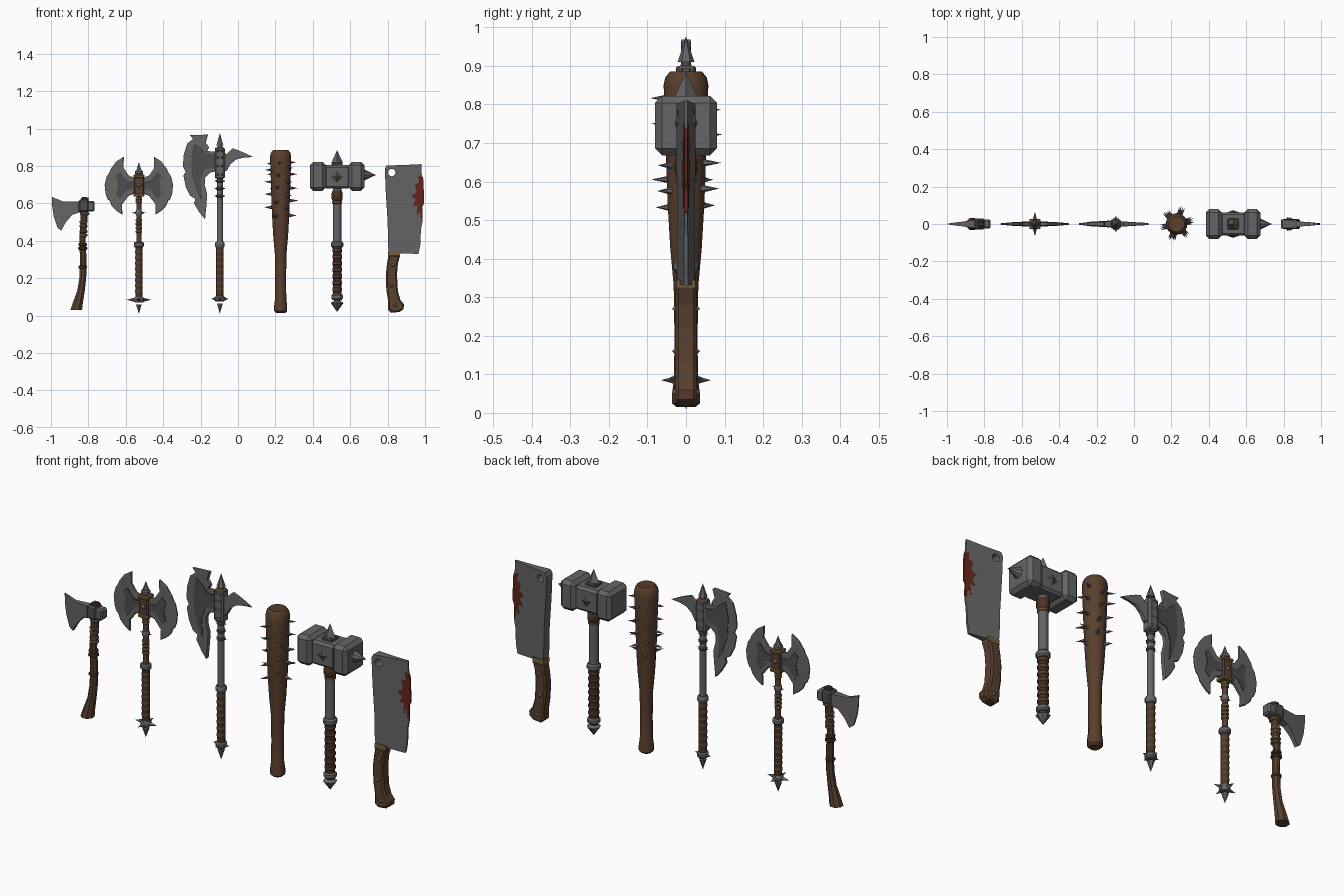
import bpy, bmesh, math, random
from mathutils import Vector

random.seed(4)
cube = bpy.data.objects.get("Cube")
if cube:
    bpy.data.objects.remove(cube, do_unlink=True)


def material(name, colour):
    m = bpy.data.materials.new(name)
    m.use_nodes = True
    m.diffuse_color = (*colour, 1)
    m.node_tree.nodes["Principled BSDF"].inputs["Base Color"].default_value = (*colour, 1)
    return m


STEEL = material("steel", (.13, .13, .135))
DARK = material("dark steel", (.075, .075, .08))
WOOD = material("brown wood", (.10, .05, .027))
LEATHER = material("dark leather", (.07, .033, .018))
BRASS = material("dull brass", (.19, .12, .05))
BLOOD = material("dried blood", (.13, .018, .01))


def finish(name, bm, mat, smooth=True):
    bmesh.ops.recalc_face_normals(bm, faces=bm.faces)
    mesh = bpy.data.meshes.new(name)
    bm.to_mesh(mesh)
    bm.free()
    mesh.materials.append(mat)
    ob = bpy.data.objects.new(name, mesh)
    bpy.context.collection.objects.link(ob)
    if smooth:
        bpy.ops.object.select_all(action='DESELECT')
        ob.select_set(True)
        bpy.context.view_layer.objects.active = ob
        bpy.ops.object.shade_smooth_by_angle(angle=math.radians(35))
    return ob


def turned(name, rings, mat, sides=12, x=0.0):
    """Capped stack of round sections, each given as (offset, height, radius)."""
    bm = bmesh.new()
    loops = []
    for dx, z, r in rings:
        loops.append([bm.verts.new((x + dx + r * math.cos(a), r * math.sin(a), z))
                      for a in (math.tau * (i + .5) / sides for i in range(sides))])
    for low, high in zip(loops, loops[1:]):
        for i in range(sides):
            j = (i + 1) % sides
            bm.faces.new((low[i], low[j], high[j], high[i]))
    bm.faces.new(loops[0])
    bm.faces.new(loops[-1])
    return finish(name, bm, mat)


def shaft(name, x, low, high, r, mat, sides=12):
    return turned(name, [(0, low, r), (0, high, r)], mat, sides, x)


def ring(name, x, z, r, h, mat):
    return turned(name, [(0, z - h, r * .8), (0, z - h / 2, r), (0, z + h / 2, r), (0, z + h, r * .8)], mat, 12, x)


def spike(name, base, tip, r, sides=6, mat=STEEL):
    base, tip = Vector(base), Vector(tip)
    axis = tip - base
    bm = bmesh.new()
    bmesh.ops.create_cone(bm, cap_ends=True, segments=sides, radius1=r, radius2=0, depth=axis.length)
    bm.transform(axis.to_track_quat('Z', 'Y').to_matrix().to_4x4())
    bmesh.ops.translate(bm, verts=bm.verts, vec=(base + tip) / 2)
    return finish(name, bm, mat, False)


def block(name, centre, size, mat, bevel=.008):
    bm = bmesh.new()
    bmesh.ops.create_cube(bm, size=1)
    bmesh.ops.scale(bm, verts=bm.verts, vec=size)
    bmesh.ops.bevel(bm, geom=bm.edges[:], offset=bevel, segments=1, affect='EDGES')
    bmesh.ops.translate(bm, verts=bm.verts, vec=centre)
    return finish(name, bm, mat, False)


def plate(name, outline, half, mat, insets=(), x=0.0, side=1):
    """Flat shape in x, z; half gives the half thickness at each x; insets shape both faces."""
    bm = bmesh.new()
    pts = [(x + side * px, half(px), z) for px, z in outline]
    front = [bm.verts.new((px, -t, z)) for px, t, z in pts]
    back = [bm.verts.new((px, t, z)) for px, t, z in pts]
    faces = [bm.faces.new(front), bm.faces.new(back[::-1])]
    for i in range(len(pts)):
        j = (i + 1) % len(pts)
        bm.faces.new((front[j], front[i], back[i], back[j]))
    bmesh.ops.recalc_face_normals(bm, faces=bm.faces)
    for width, depth in insets:
        for f in faces:
            bmesh.ops.inset_region(bm, faces=[f], thickness=width, depth=depth, use_even_offset=True)
    return finish(name, bm, mat, False)


def flat(t):
    return lambda px: t


def rivets(name, x, z, y, r, mat=STEEL):
    for s in (-1, 1):
        spike(name, (x, s * (y - .003), z), (x, s * (y + r * .8), z), r, 8, mat)


def pommel(name, x, z, r, reach):
    """Collar with four side spikes and a point below."""
    ring(name + "_collar", x, z, r, .015, STEEL)
    for i in range(4):
        a = math.pi / 2 * i
        d = Vector((math.cos(a), math.sin(a), 0))
        c = Vector((x, 0, z))
        spike(name + "_side_spike", c + d * r * .7, c + d * reach, .013, 4)
    spike(name + "_tip", (x, 0, z - .025), (x, 0, .01), .018)


# Hand axe
ax = -.83
turned("hand_axe_handle", [(-.035, .03, .034), (-.026, .07, .029), (-.01, .13, .022), (0, .2, .02), (.003, .3, .019),
                           (-.002, .4, .018), (.006, .5, .02), (.012, .63, .022)], WOOD, 8, ax)
for z, r in ((.26, .024), (.36, .026), (.38, .024)):
    ring("hand_axe_band", ax, z, r, .008, LEATHER)
for z in (.43, .45, .48, .5):
    ring("hand_axe_cord", ax + .004, z, .023, .007, BRASS)
plate("hand_axe_blade", [(-.995, .635), (-.935, .61), (-.82, .61), (-.82, .56), (-.885, .54), (-.92, .50), (-.945, .455),
                         (-.965, .47), (-.985, .53), (-.993, .58)],
      lambda px: .002 + (px + 1) * .13, STEEL)
block("hand_axe_socket", (-.825, 0, .587), (.055, .06, .068), DARK)
block("hand_axe_poll", (-.787, 0, .585), (.042, .05, .056), STEEL)
block("hand_axe_wedge", (-.82, 0, .625), (.03, .03, .02), LEATHER, .004)
ring("hand_axe_cord", -.82, .545, .026, .008, BRASS)

# Double axe
dx = -.53
shaft("double_axe_upper_shaft", dx, .38, .64, .014, WOOD)
shaft("double_axe_grip", dx, .09, .37, .019, LEATHER)
for i in range(8):
    ring("double_axe_grip_wrap", dx, .13 + i * .03, .0205, .012, WOOD)
ring("double_axe_middle_ring", dx, .38, .028, .015, STEEL)
for z in (.45, .47, .49, .51, .61, .625):
    ring("double_axe_cord", dx, z, .018, .008, BRASS)
ring("double_axe_spike_ring", dx, .55, .019, .014, STEEL)
pommel("double_axe_pommel", dx, .085, .026, .065)
block("double_axe_socket", (dx, 0, .695), (.054, .046, .115), WOOD, .006)
for z in (.645, .745):
    block("double_axe_socket_band", (dx, 0, z), (.06, .054, .018), BRASS, .004)
ring("double_axe_cap", dx, .765, .022, .012, STEEL)
spike("double_axe_top_spike", (dx, 0, .765), (dx, 0, .822), .02)
WING = [(.02, .735), (.055, .75), (.082, .79), (.08, .85), (.12, .825), (.15, .785), (.158, .765), (.172, .745), (.183, .70),
        (.178, .65), (.166, .62), (.157, .615), (.145, .585), (.12, .56), (.088, .54), (.09, .595), (.055, .64), (.02, .655)]
PANEL = [(.03, .715), (.065, .72), (.1, .765), (.122, .745), (.11, .695), (.122, .645), (.1, .62), (.065, .67), (.03, .675)]
for s in (-1, 1):
    plate("double_axe_blade", WING, lambda px: .009 - px * .035, STEEL, [(.006, .003)], dx, s)
    plate("double_axe_panel", PANEL, lambda px: .0145 - px * .035, DARK, [(.005, -.002)], dx, s)
    spike("double_axe_small_spike", (dx, 0, .55), (dx + s * .037, 0, .55), .01, 4)
rivets("double_axe_stud", dx, .695, .023, .014)

# Halberd
hx = -.097
shaft("halberd_shaft", hx, .38, .74, .017, STEEL)
shaft("halberd_grip", hx, .1, .37, .02, LEATHER)
for i in range(7):
    ring("halberd_grip_wrap", hx, .14 + i * .034, .0215, .013, WOOD)
ring("halberd_middle_ring", hx, .38, .027, .016, STEEL)
pommel("halberd_pommel", hx, .09, .028, .045)
block("halberd_socket", (hx, 0, .815), (.054, .05, .165), STEEL, .007)
ring("halberd_top_band", hx, .89, .027, .01, BRASS)
spike("halberd_top_spike", (hx, 0, .91), (hx, 0, .977), .022)
shaft("halberd_neck", hx, .89, .925, .014, DARK)
for z in (.755, .8, .845, .88):
    rivets("halberd_stud", hx - .012, z, .025, .009)
    rivets("halberd_stud", hx + .012, z, .025, .009)
for z in (.64, .68, .72):
    ring("halberd_lower_band", hx, z, .021, .008, DARK)
    for s in (-1, 1):
        spike("halberd_shaft_spike", (hx, 0, z), (hx + s * .033, 0, z), .008, 4)
plate("halberd_blade", [(-.257, .965), (-.16, .968), (-.172, .925), (-.155, .9), (-.165, .88), (-.1, .875), (-.1, .775),
                        (-.15, .765), (-.175, .74), (-.178, .7), (-.165, .65), (-.168, .6), (-.176, .515), (-.205, .55),
                        (-.235, .6), (-.228, .625), (-.255, .64), (-.28, .69), (-.292, .75), (-.28, .77), (-.295, .8),
                        (-.29, .86), (-.272, .92), (-.24, .945)],
      lambda px: .003 + (px + .3) * .06, STEEL, [(.005, .002)])
plate("halberd_panel", [(-.125, .86), (-.17, .865), (-.2, .9), (-.235, .92), (-.25, .84), (-.245, .74), (-.215, .65),
                        (-.195, .62), (-.2, .72), (-.18, .78), (-.125, .79)],
      lambda px: .008 + (px + .3) * .06, DARK, [(.006, -.002)])
plate("halberd_beak", [(-.1, .875), (-.06, .865), (-.03, .895), (.0, .885), (.04, .868), (.08, .848), (.03, .845), (-.01, .835),
                       (-.04, .81), (-.06, .775), (-.1, .765)],
      lambda px: .014 - (px + .1) * .06, STEEL, [(.005, .002)])

# Spiked club
cx = .228
turned("club_body", [(0, .015, .025), (0, .025, .036), (0, .05, .036), (0, .09, .031), (0, .2, .03), (0, .33, .032),
                     (0, .43, .041), (0, .55, .048), (0, .7, .053), (0, .85, .058), (0, .87, .054), (0, .885, .042)],
       WOOD, 14, cx)
for row in range(9):
    for k in range(3):
        a = math.tau * k / 3 + row * 1.1
        z = .54 + row * .035 + random.uniform(-.008, .008)
        d = Vector((math.cos(a), math.sin(a), 0))
        c = Vector((cx, 0, z))
        spike("club_spike", c + d * .042, c + d * random.uniform(.085, .1), .011)

# War hammer
wx = .53
shaft("hammer_shaft", wx, .38, .69, .024, STEEL)
shaft("hammer_grip", wx, .1, .37, .024, LEATHER)
for i in range(7):
    ring("hammer_grip_wrap", wx, .14 + i * .035, .027, .014, WOOD)
ring("hammer_middle_ring", wx, .38, .034, .017, STEEL)
ring("hammer_upper_wrap", wx, .64, .031, .028, LEATHER)
ring("hammer_upper_cord", wx, .605, .028, .008, BRASS)
ring("hammer_pommel_ring", wx, .1, .032, .015, STEEL)
shaft("hammer_pommel_neck", wx, .06, .1, .018, DARK)
spike("hammer_pommel_tip", (wx, 0, .068), (wx, 0, .02), .034, 8)
spike("hammer_pommel_top", (wx, 0, .068), (wx, 0, .09), .034, 8)
block("hammer_core", (wx, 0, .742), (.14, .125, .125), STEEL, .012)
for s in (-1, 1):
    block("hammer_face", (wx + s * .103, 0, .745), (.085, .16, .155), STEEL, .018)
    spike("hammer_diamond", (wx, s * .061, .742), (wx, s * .074, .742), .035, 4, DARK)
spike("hammer_side_spike", (.67, 0, .752), (.737, 0, .752), .032, 8)
block("hammer_top_base", (wx, 0, .808), (.06, .06, .02), DARK, .005)
spike("hammer_top_spike", (wx, 0, .815), (wx, 0, .885), .032, 4)


# Cleaver
def wedge(px):
    return .003 + max(0, .993 - px) * .105


blade = plate("cleaver_blade", [(.785, .785), (.795, .803), (.88, .805), (.98, .81), (.982, .76), (.99, .72), (.993, .6), (.984, .58),
                                (.986, .5), (.978, .46), (.975, .38), (.965, .33), (.81, .335), (.803, .36), (.8, .5), (.79, .66)],
              wedge, STEEL)
hole = turned("hole_cutter", [(0, -.1, .02), (0, .1, .02)], DARK, 14)
hole.rotation_euler.x = math.pi / 2
hole.location = (.822, 0, .765)
hole.hide_render = True
cut = blade.modifiers.new("hole", 'BOOLEAN')
cut.operation, cut.object, cut.solver = 'DIFFERENCE', hole, 'EXACT'
bpy.context.view_layer.objects.active = blade
bpy.ops.object.modifier_apply(modifier=cut.name)
bpy.data.objects.remove(hole, do_unlink=True)
plate("cleaver_blood", [(.988, .74), (.965, .75), (.968, .71), (.945, .70), (.955, .66), (.925, .64), (.95, .62), (.935, .585),
                        (.96, .59), (.955, .53), (.972, .56), (.978, .51), (.987, .52), (.985, .58), (.995, .6), (.992, .72)],
      lambda px: wedge(px) + .001, BLOOD)
plate("cleaver_handle", [(.805, .325), (.868, .325), (.855, .28), (.85, .22), (.855, .13), (.868, .085), (.888, .06), (.885, .035),
                         (.865, .02), (.82, .015), (.803, .03), (.802, .08), (.793, .14), (.79, .22), (.797, .28)],
      flat(.02), WOOD, [(.008, .007)])
plate("cleaver_tang", [(.803, .345), (.868, .345), (.866, .318), (.803, .318)], flat(.024), BRASS)
for px, z in ((.828, .27), (.822, .16), (.84, .055)):
    rivets("cleaver_rivet", px, z, .027, .012)
